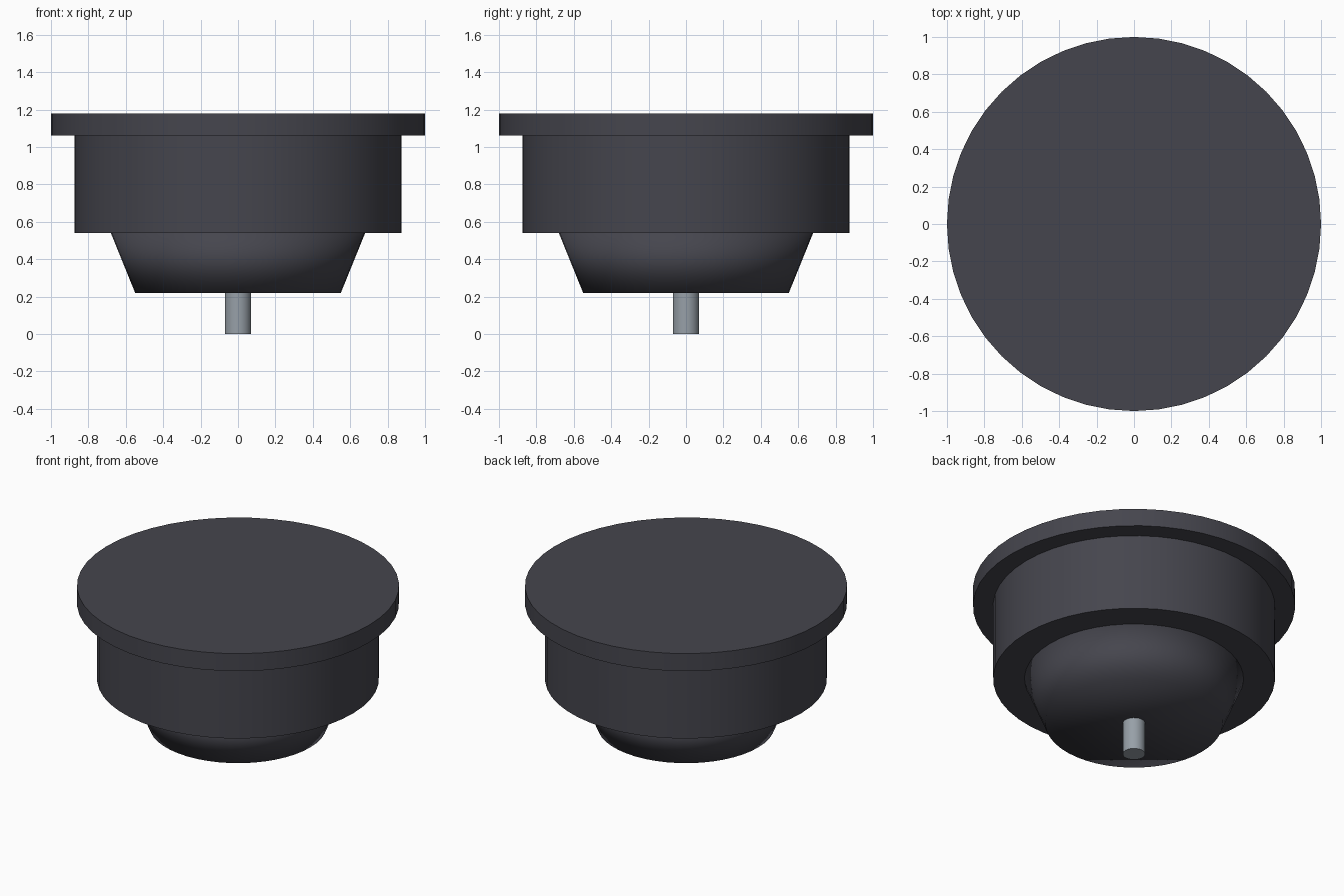
import bpy
import math

if "Cube" in bpy.data.objects:
    bpy.data.objects.remove(bpy.data.objects["Cube"])


def material(name, rgb):
    m = bpy.data.materials.new(name)
    m.diffuse_color = (*rgb, 1.0)
    m.use_nodes = True
    m.node_tree.nodes["Principled BSDF"].inputs["Base Color"].default_value = m.diffuse_color
    return m


charcoal = material("charcoal", (0.06, 0.06, 0.075))
steel = material("steel", (0.31, 0.35, 0.39))


def turned(name, r_low, r_high, z_low, z_high, mat, sides=48, full_smooth=False):
    """Upright round part between two heights."""
    bpy.ops.mesh.primitive_cone_add(
        vertices=sides, radius1=r_low, radius2=r_high,
        depth=z_high - z_low, location=(0, 0, (z_low + z_high) / 2))
    ob = bpy.context.object
    ob.name = name
    ob.data.materials.append(mat)
    if full_smooth:
        bpy.ops.object.shade_smooth()
    else:
        bpy.ops.object.shade_smooth_by_angle(angle=math.radians(30))
    return ob


# Wide cap flange
turned("top_flange", 1.0, 1.0, 1.06, 1.18, charcoal)
# Straight main drum
turned("body", 0.875, 0.875, 0.54, 1.06, charcoal)
# Tapered underside, shaded softly over its lower rim
turned("lower_taper", 0.55, 0.68, 0.22, 0.54, charcoal, full_smooth=True)
# Metal contact pin
turned("contact_pin", 0.07, 0.07, 0.0, 0.22, steel, sides=24)
